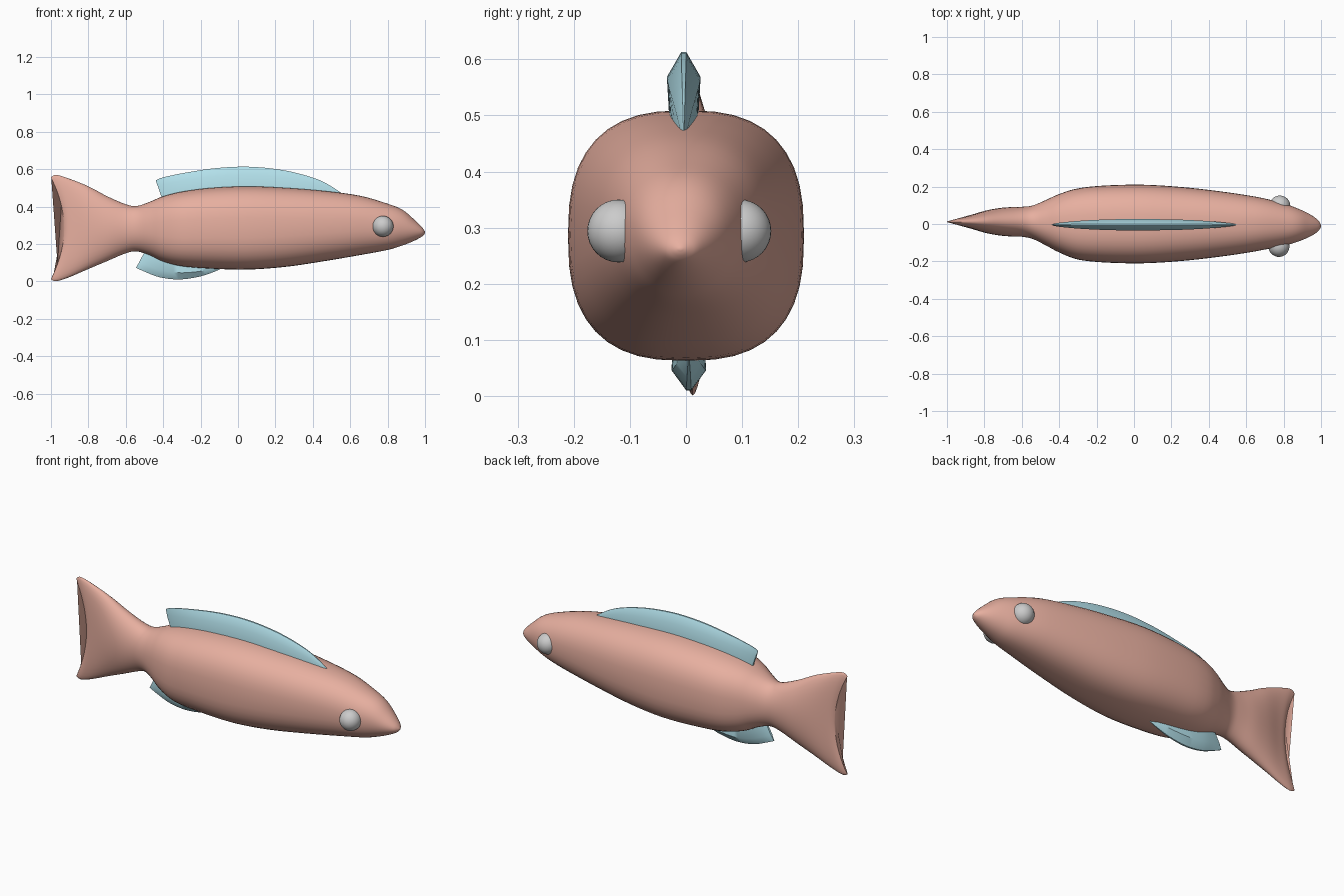
import bpy, bmesh, math

if "Cube" in bpy.data.objects:
    bpy.data.objects.remove(bpy.data.objects["Cube"])


def material(name, color):
    m = bpy.data.materials.new(name)
    m.diffuse_color = color
    m.use_nodes = True
    m.node_tree.nodes["Principled BSDF"].inputs["Base Color"].default_value = m.diffuse_color
    return m


CORAL = material("coral", (0.80, 0.43, 0.35, 1))
BLUE = material("light_blue", (0.45, 0.75, 0.83, 1))


def spline(rows, n):
    """Catmull-Rom resampling of a list of tuples."""
    p = [rows[0]] + rows + [rows[-1]]
    out = []
    for i in range(1, len(p) - 2):
        for k in range(n):
            t = k / n
            out.append([0.5 * (2 * b + (c - a) * t + (2 * a - 5 * b + 4 * c - d) * t * t
                               + (3 * b - a - 3 * c + d) * t ** 3)
                        for a, b, c, d in zip(*p[i - 1:i + 3])])
    return out + [list(rows[-1])]


def loft(name, rings, mat, angle):
    """Skin closed rings of points and cap both ends."""
    bm = bmesh.new()
    vr = [[bm.verts.new(c) for c in r] for r in rings]
    n = len(vr[0])
    for a, b in zip(vr, vr[1:]):
        for i in range(n):
            j = (i + 1) % n
            bm.faces.new((a[i], a[j], b[j], b[i]))
    bm.faces.new(vr[0])
    bm.faces.new(vr[-1])
    bmesh.ops.recalc_face_normals(bm, faces=bm.faces)
    me = bpy.data.meshes.new(name)
    bm.to_mesh(me)
    bm.free()
    ob = bpy.data.objects.new(name, me)
    bpy.context.collection.objects.link(ob)
    me.materials.append(mat)
    bpy.context.view_layer.objects.active = ob
    ob.select_set(True)
    bpy.ops.object.shade_smooth_by_angle(angle=math.radians(angle))
    ob.select_set(False)
    return ob


# Body and forked tail: x, top z, bottom z, half width, section power
stations = [
    (-1.0, .555, .012, .012, 2), (-.985, .567, .003, .02, 2),
    (-.96, .567, .003, .028, 2), (-.9, .548, .023, .04, 2),
    (-.8, .508, .066, .062, 2), (-.7, .455, .108, .076, 2),
    (-.6, .412, .15, .08, 2), (-.54, .403, .16, .09, 2.1),
    (-.47, .426, .138, .122, 2.3), (-.4, .455, .105, .156, 2.5),
    (-.3, .48, .08, .19, 2.6), (-.15, .50, .068, .206, 2.6),
    (.05, .509, .063, .21, 2.6), (.25, .501, .077, .198, 2.5),
    (.45, .485, .106, .176, 2.4), (.65, .458, .14, .146, 2.3),
    (.8, .415, .168, .113, 2.2), (.88, .382, .192, .087, 2.1),
    (.94, .332, .216, .06, 2), (.98, .293, .237, .034, 2),
    (.995, .274, .25, .015, 2), (1.0, .264, .26, .003, 2)]
rings = []
SEG = 40
for x, zt, zb, w, p in spline(stations, 4):
    notch = .07 * max(0, (-.6 - x) / .4) ** 2
    yc = .012 * min(1, max(0, (-.3 - x) / .3)) - .01 * max(0, (x - .7) / .3)
    ring = []
    for i in range(SEG):
        a = 2 * math.pi * i / SEG
        c, s = math.cos(a), math.sin(a)
        u = math.copysign(abs(c) ** (2 / p), c)
        v = math.copysign(abs(s) ** (2 / p), s)
        ring.append((x + notch * (1 - v * v), yc + w * u,
                     (zt + zb) / 2 + (zt - zb) / 2 * v))
    rings.append(ring)
loft("fish_body", rings, CORAL, 50)


# Fins: root x, edge x, root z, edge z, half thickness
def fin(name, rows, yc):
    rings = []
    for xr, xe, zr, ze, w in spline(rows, 4):
        def pt(y, f):
            return (xr + (xe - xr) * f, yc + y, zr + (ze - zr) * f)
        rings.append([pt(-w * .8, 0), pt(-w, .7), pt(-w * .15, 1),
                      pt(w * .15, 1), pt(w, .7), pt(w * .8, 0)])
    loft(name, rings, BLUE, 40)


fin("dorsal_fin", [
    (-.40, -.44, .425, .54, .006), (-.37, -.40, .43, .556, .012),
    (-.27, -.28, .445, .581, .022), (-.12, -.12, .46, .605, .029),
    (.05, .05, .465, .613, .03), (.22, .22, .46, .598, .028),
    (.36, .36, .455, .567, .022), (.46, .46, .45, .53, .014),
    (.55, .55, .44, .475, .004)], -.004)
fin("anal_fin", [
    (-.49, -.545, .175, .072, .006), (-.455, -.50, .165, .052, .018),
    (-.41, -.42, .15, .022, .028), (-.32, -.32, .13, .01, .031),
    (-.22, -.22, .12, .022, .026), (-.14, -.14, .115, .046, .016),
    (-.08, -.08, .11, .072, .004)], .005)

# Eyes
for name, x, y in (("right_eye", .775, -.12), ("left_eye", .78, .096)):
    bpy.ops.mesh.primitive_uv_sphere_add(segments=32, ring_count=16, radius=.056,
                                         location=(x, y, .294))
    bpy.context.object.name = name
    bpy.ops.object.shade_smooth()
    bpy.context.object.select_set(False)
